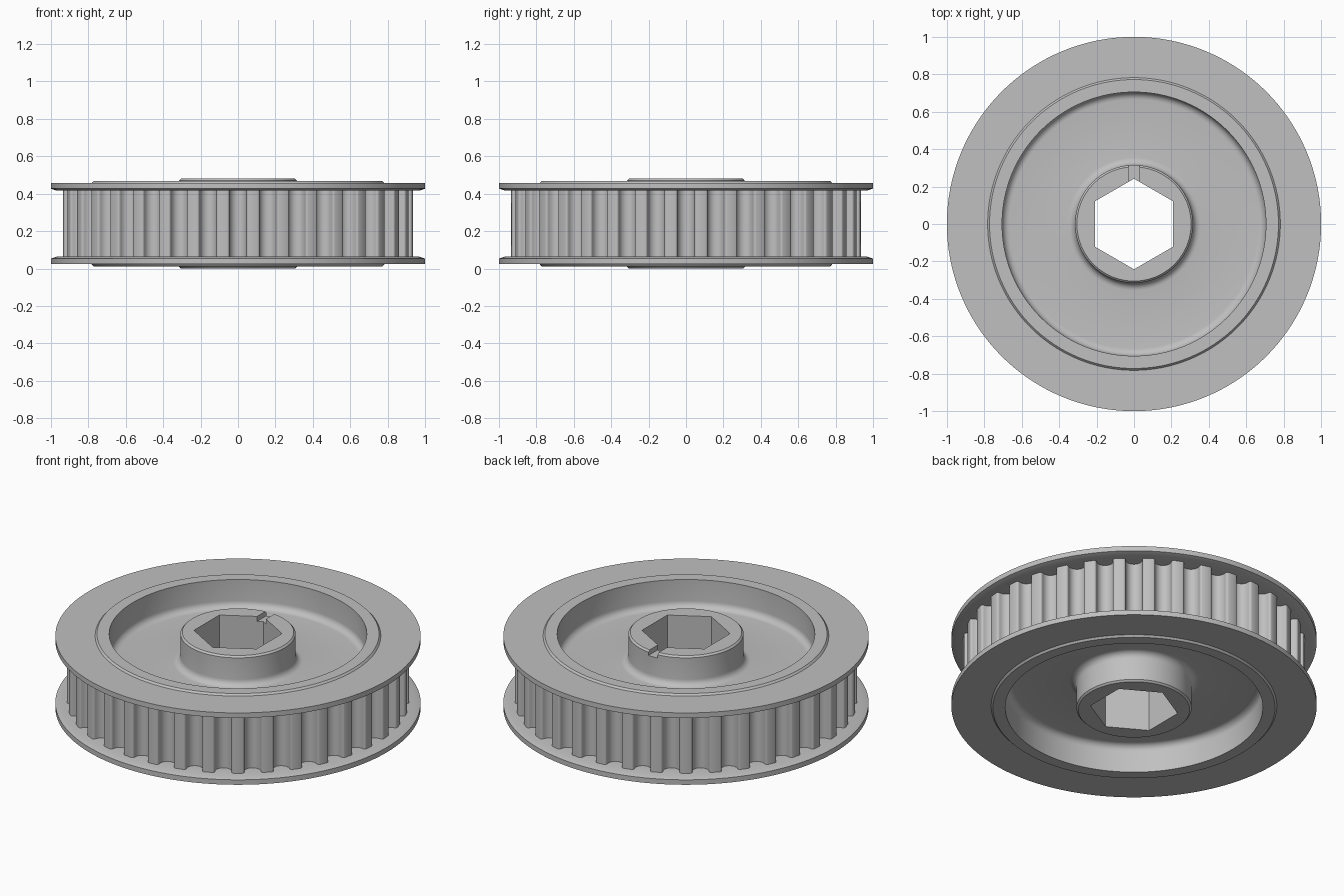
import bpy, bmesh, math
from mathutils import Matrix, Vector

if "Cube" in bpy.data.objects:
    bpy.data.objects.remove(bpy.data.objects["Cube"])

MID = 0.24          # mid height of the wheel
TEETH = 36
SEG = 180
WALL = 0.85         # radius hidden behind the toothed band

metal = bpy.data.materials.new("light grey metal")
metal.diffuse_color = (0.527, 0.527, 0.527, 1)
metal.use_nodes = True
metal.node_tree.nodes["Principled BSDF"].inputs["Base Color"].default_value = metal.diffuse_color


def make_object(name, bm):
    bmesh.ops.recalc_face_normals(bm, faces=bm.faces)
    mesh = bpy.data.meshes.new(name)
    bm.to_mesh(mesh)
    bm.free()
    mesh.materials.append(metal)
    ob = bpy.data.objects.new(name, mesh)
    bpy.context.collection.objects.link(ob)
    return ob


def activate(ob):
    bpy.ops.object.select_all(action='DESELECT')
    ob.select_set(True)
    bpy.context.view_layer.objects.active = ob


def smooth(ob, degrees=25):
    activate(ob)
    bpy.ops.object.shade_smooth_by_angle(angle=math.radians(degrees))


def arc(cx, cy, r, a0, a1, n):
    return [(cx + r * math.cos(math.radians(a0 + (a1 - a0) * i / n)),
             cy + r * math.sin(math.radians(a0 + (a1 - a0) * i / n))) for i in range(n + 1)]


def prism(name, points, z0, z1):
    bm = bmesh.new()
    face = bm.faces.new([bm.verts.new((x, y, z0)) for x, y in points])
    res = bmesh.ops.extrude_face_region(bm, geom=[face])
    verts = [v for v in res["geom"] if isinstance(v, bmesh.types.BMVert)]
    bmesh.ops.translate(bm, verts=verts, vec=(0, 0, z1 - z0))
    return make_object(name, bm)


# Upper half profile (radius, height above the middle): hub, web, rim, flange
upper = [(0.1, 0.24), (0.305, 0.24), (0.315, 0.23)]
upper += arc(0.355, 0.10, 0.04, 180, 270, 6)      # fillet between hub and web
upper += arc(0.665, 0.10, 0.04, 270, 360, 6)      # fillet between web and rim
upper += [(0.705, 0.228), (0.772, 0.228), (0.782, 0.217),
          (1.0, 0.217), (1.0, 0.187), (0.97, 0.177), (WALL, 0.177)]
profile = upper + [(r, -h) for r, h in reversed(upper)]

bm = bmesh.new()
rings = []
for i in range(SEG):
    a = math.tau * i / SEG
    rings.append([bm.verts.new((r * math.cos(a), r * math.sin(a), MID + h)) for r, h in profile])
for i in range(SEG):
    a, b = rings[i], rings[(i + 1) % SEG]
    for j in range(len(profile)):
        k = (j + 1) % len(profile)
        bm.faces.new((a[j], b[j], b[k], a[k]))
body = make_object("flanged_wheel_body", bm)

# Hexagonal bore and the small key notch in the top of the hub
hexagon = [(0.242 * math.sin(math.tau * i / 6), 0.242 * math.cos(math.tau * i / 6)) for i in range(6)]
bore = prism("bore_cutter", hexagon, -0.1, 0.6)
notch = prism("notch_cutter", [(-0.03, 0.18), (0.03, 0.18), (0.03, 0.34), (-0.03, 0.34)], 0.45, 0.6)
for cutter in (bore, notch):
    activate(body)
    mod = body.modifiers.new("cut", 'BOOLEAN')
    mod.operation = 'DIFFERENCE'
    mod.solver = 'EXACT'
    mod.object = cutter
    bpy.ops.object.modifier_apply(modifier=mod.name)
    bpy.data.objects.remove(cutter)

# Remove the wall hidden behind the teeth
bm = bmesh.new()
bm.from_mesh(body.data)
hidden = [f for f in bm.faces
          if all(abs(v.co.xy.length - WALL) < 0.002 for v in f.verts)]
bmesh.ops.delete(bm, geom=hidden, context='FACES')
bm.to_mesh(body.data)
bm.free()
smooth(body)

# Toothed band: one round groove with softened tips, repeated around the rim
TIP, R, F = 0.935, 0.046, 0.012
groove = arc(-R - F, TIP - F, F, 90, 0, 3)
groove += arc(0, TIP - F - 0.008, R, 180, 360, 10)
groove += arc(R + F, TIP - F, F, 180, 90, 3)
outline = []
for t in range(TEETH):
    turn = Matrix.Rotation(-math.tau * t / TEETH, 2)
    outline += [turn @ Vector(p) for p in groove]
bm = bmesh.new()
low = [bm.verts.new((p.x, p.y, MID - 0.177)) for p in outline]
high = [bm.verts.new((p.x, p.y, MID + 0.177)) for p in outline]
for i in range(len(outline)):
    k = (i + 1) % len(outline)
    bm.faces.new((low[k], low[i], high[i], high[k]))
band = make_object("toothed_band", bm)
smooth(band, 35)
